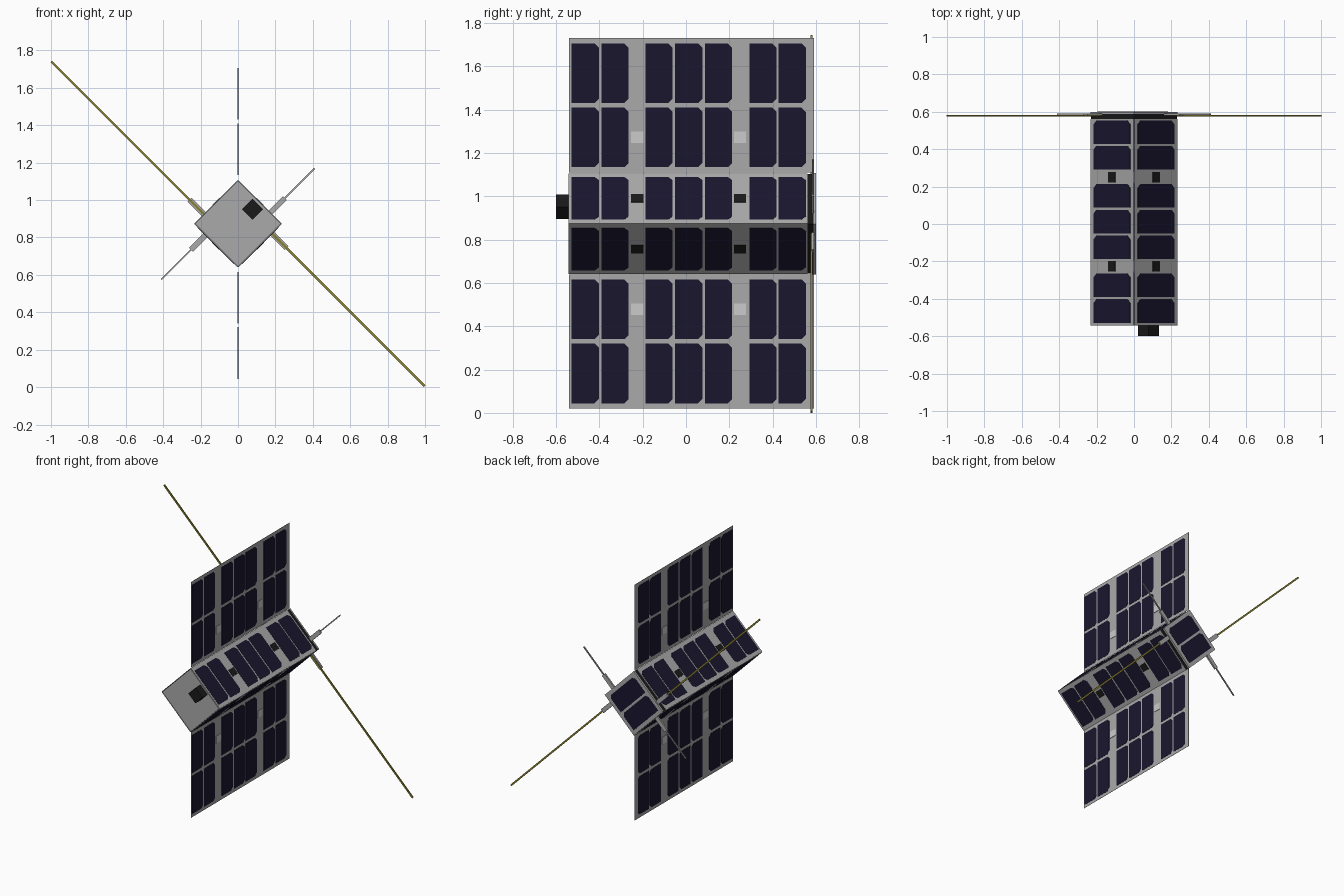
import bpy, bmesh
from math import radians
from mathutils import Matrix, Vector

if "Cube" in bpy.data.objects:
    bpy.data.objects.remove(bpy.data.objects["Cube"])


def material(name, r, g, b):
    m = bpy.data.materials.new(name)
    m.diffuse_color = (r, g, b, 1)
    m.use_nodes = True
    m.node_tree.nodes["Principled BSDF"].inputs["Base Color"].default_value = m.diffuse_color
    return m


FRAME = material("frame_grey", 0.4, 0.4, 0.4)
LIGHT = material("light_metal", 0.6, 0.6, 0.6)
BLACK = material("black", 0.01, 0.01, 0.01)
CELL = material("cell_blue", 0.01, 0.008, 0.028)
YELLOW = material("antenna_yellow", 0.25, 0.22, 0.03)


def finish(name, bm, mat, frame):
    bm.transform(frame)
    bmesh.ops.recalc_face_normals(bm, faces=bm.faces)
    mesh = bpy.data.meshes.new(name)
    bm.to_mesh(mesh)
    bm.free()
    mesh.materials.append(mat)
    ob = bpy.data.objects.new(name, mesh)
    bpy.context.collection.objects.link(ob)


def add_box(bm, lo, hi):
    lo, hi = Vector(lo), Vector(hi)
    m = Matrix.Translation((lo + hi) / 2) @ Matrix.Diagonal((*(hi - lo), 1))
    bmesh.ops.create_cube(bm, size=1, matrix=m)


def box(name, lo, hi, mat, frame):
    bm = bmesh.new()
    add_box(bm, [min(p) for p in zip(lo, hi)], [max(p) for p in zip(lo, hi)])
    finish(name, bm, mat, frame)


def add_cell(bm, ca, cy, ha, hy, z, c=0.02, t=0.0015):
    # Solar cell: rectangle with two clipped corners, extruded a little
    pts = [(-ha, -hy), (ha, -hy), (ha, hy - c), (ha - c, hy), (c - ha, hy), (-ha, hy - c)]
    f = bm.faces.new([bm.verts.new((ca + a, cy + y, z)) for a, y in pts])
    new = bmesh.ops.extrude_face_region(bm, geom=[f])["geom"]
    bmesh.ops.translate(bm, vec=(0, 0, t), verts=[v for v in new if isinstance(v, bmesh.types.BMVert)])


CELL_Y = [-0.465, -0.328, -0.125, 0.013, 0.15, 0.355, 0.49]
FITTING_Y = [-0.225, 0.25]


def cell_field(name, frame, rows, z, fit_a, fit_mat):
    # Rows of cells plus the two small square fittings in the wide gaps
    bm = bmesh.new()
    for a in rows:
        for y in CELL_Y:
            add_cell(bm, a, y, 0.138, 0.063, z)
    finish(name + "_cells", bm, CELL, frame)
    bm = bmesh.new()
    for y in FITTING_Y:
        add_box(bm, (fit_a - 0.026, y - 0.028, z), (fit_a + 0.026, y + 0.028, z + 0.003))
    finish(name + "_fittings", bm, fit_mat, frame)


CZ = 0.873
BODY = Matrix.Translation((0, 0, CZ)) @ Matrix.Rotation(radians(-45), 4, 'Y')

# Body core with front and back plates
box("body_core", (-0.163, -0.535, -0.163), (0.163, 0.592, 0.163), BLACK, BODY)
box("front_plate", (-0.16, -0.542, -0.16), (0.16, -0.535, 0.16), FRAME, BODY)
box("back_plate", (-0.165, 0.588, -0.165), (0.165, 0.599, 0.165), FRAME, BODY)

# Camera on the front
box("front_camera", (0.07, -0.6, -0.04), (0.15, -0.54, 0.04), BLACK, BODY)

# Four body side panels with cells
for k in range(4):
    side = BODY @ Matrix.Rotation(radians(90 * k), 4, 'Y')
    box(f"side_panel_{k}", (-0.163, -0.542, 0.163), (0.163, 0.562, 0.166), FRAME, side)
    cell_field(f"side_panel_{k}", side, [0], 0.166, 0, BLACK)

# Back end cells
back = BODY @ Matrix(((0, 1, 0, 0), (0, 0, 1, 0), (1, 0, 0, 0), (0, 0, 0, 1)))
bm = bmesh.new()
for y in (-0.073, 0.073):
    add_cell(bm, 0, y, 0.138, 0.065, 0.599)
finish("back_cells", bm, CELL, back)

# Upper and lower solar wings, cells on both faces
for label, s in (("upper", 1), ("lower", -1)):
    at = Matrix.Translation((0, 0, 0.875 + s * 0.545))
    box(f"{label}_wing", (-0.001, -0.54, -0.31), (0.001, 0.59, 0.31), FRAME, at)
    for face, d in (("right", 1), ("left", -1)):
        cell_field(f"{label}_wing_{face}", at @ Matrix.Rotation(radians(90 * d), 4, 'Y'),
                   [-0.148, 0.148], 0.001, s * d * 0.148, LIGHT)

# Antennas: long yellow pair, short grey pair, each in a flat holder
for label, s in (("first", 1), ("second", -1)):
    u, v = -s * 0.092, -s * 0.08
    box(f"{label}_long_antenna", (u - 0.006, 0.575, s * 0.15), (u + 0.006, 0.583, s * 1.32), YELLOW, BODY)
    box(f"{label}_long_holder", (u - 0.015, 0.579, s * 0.15), (u + 0.015, 0.591, s * 0.275), FRAME, BODY)
    box(f"{label}_short_antenna", (s * 0.15, 0.582, v - 0.004), (s * 0.5, 0.59, v + 0.004), FRAME, BODY)
    box(f"{label}_short_holder", (s * 0.15, 0.579, v - 0.015), (s * 0.275, 0.591, v + 0.015), FRAME, BODY)
